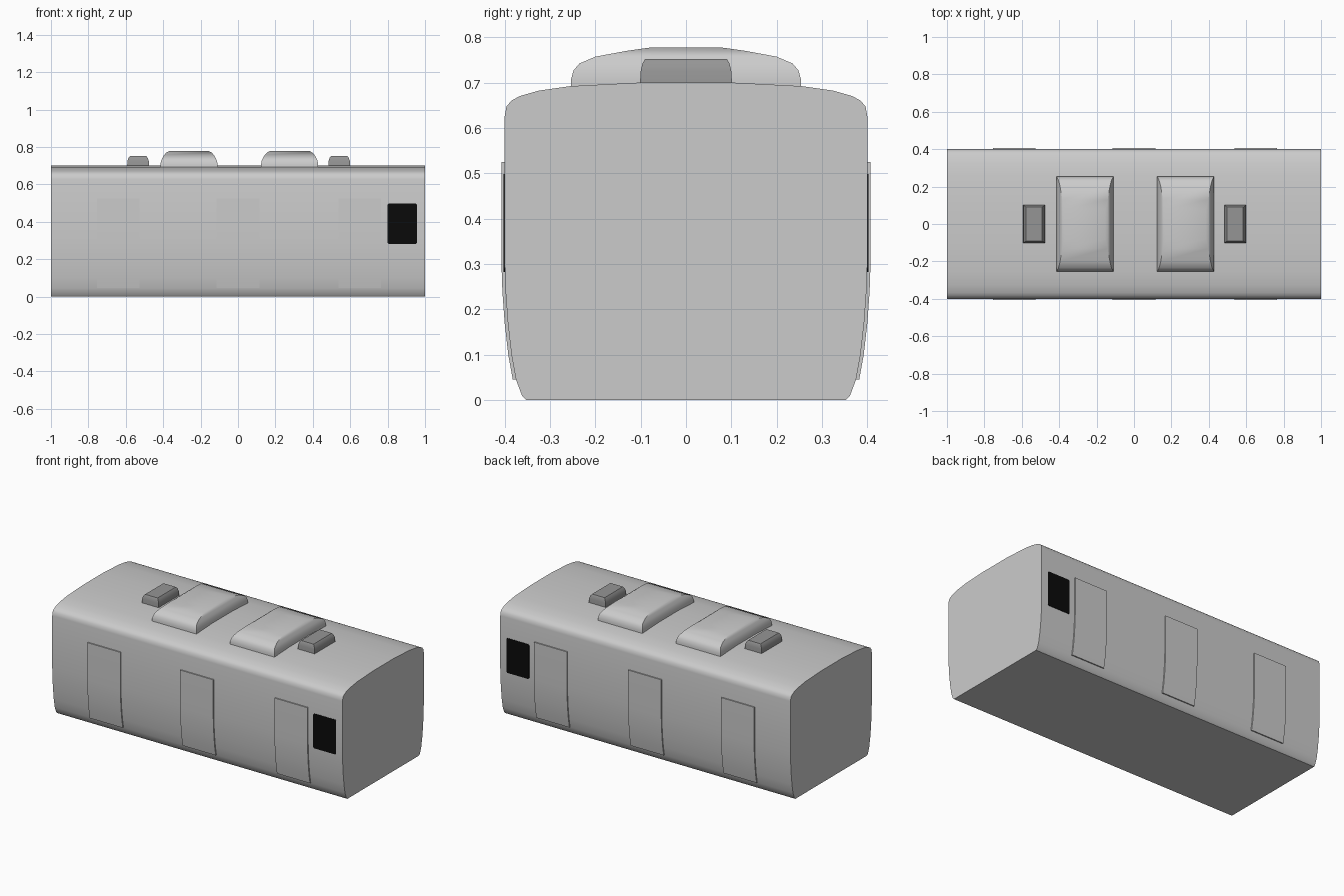
import bpy, bmesh, math

old = bpy.data.objects.get("Cube")
if old:
    bpy.data.objects.remove(old)


def material(name, value):
    m = bpy.data.materials.new(name)
    m.use_nodes = True
    colour = (value, value, value, 1)
    m.diffuse_color = colour
    m.node_tree.nodes["Principled BSDF"].inputs["Base Color"].default_value = colour
    return m


BODY_GREY = material("body grey", 0.6)
DARK_GREY = material("dark grey", 0.3)
BLACK = material("window black", 0.003)


def finish(name, bm, mat):
    """Turn a bmesh into a shaded object."""
    bmesh.ops.recalc_face_normals(bm, faces=bm.faces)
    mesh = bpy.data.meshes.new(name)
    bm.to_mesh(mesh)
    bm.free()
    mesh.materials.append(mat)
    obj = bpy.data.objects.new(name, mesh)
    bpy.context.collection.objects.link(obj)
    bpy.ops.object.select_all(action='DESELECT')
    bpy.context.view_layer.objects.active = obj
    obj.select_set(True)
    bpy.ops.object.shade_smooth_by_angle(angle=math.radians(30))
    return obj


def prism(name, points, offset, mat):
    """Extrude a closed outline of 3D points along an offset."""
    bm = bmesh.new()
    face = bm.faces.new([bm.verts.new(p) for p in points])
    ext = bmesh.ops.extrude_face_region(bm, geom=[face], use_keep_orig=True)
    moved = [g for g in ext["geom"] if isinstance(g, bmesh.types.BMVert)]
    bmesh.ops.translate(bm, verts=moved, vec=offset)
    return finish(name, bm, mat)


def loft(name, cx, rings, mat):
    """Stack rectangles (half x, half y, z) into a domed box."""
    bm = bmesh.new()
    loops = [[bm.verts.new((cx + sx * hx, sy * hy, z))
              for sx, sy in ((-1, -1), (1, -1), (1, 1), (-1, 1))]
             for hx, hy, z in rings]
    for low, high in zip(loops, loops[1:]):
        for i in range(4):
            j = (i + 1) % 4
            bm.faces.new((low[i], low[j], high[j], high[i]))
    bm.faces.new(loops[0][::-1])
    bm.faces.new(loops[-1])
    return finish(name, bm, mat)


# Carriage body: half section from floor to roof, mirrored
side = [(0.352, 0), (0.362, 0.01), (0.375, 0.045), (0.385, 0.10), (0.393, 0.17),
        (0.398, 0.24), (0.4, 0.30), (0.4, 0.625), (0.396, 0.647), (0.385, 0.66),
        (0.367, 0.67), (0.325, 0.682), (0.255, 0.692), (0.10, 0.70)]
section = side + [(-y, z) for y, z in reversed(side)]
prism("carriage_body", [(-1, y, z) for y, z in section], (2, 0, 0), BODY_GREY)

# Door panels follow the side curve, slightly proud of it
curve = side[2:7] + [(0.4, 0.525)]
for label, s in (("front", -1), ("back", 1)):
    outline = [(y + 0.007, z) for y, z in curve] + [(y - 0.01, z) for y, z in reversed(curve)]
    for number, x in enumerate((-0.64, 0, 0.65), 1):
        prism(f"{label}_door_{number}", [(x - 0.114, s * y, z) for y, z in outline],
              (0.228, 0, 0), BODY_GREY)

    # Dark side window with clipped corners
    cx, cz, hx, hz, c = 0.878, 0.39, 0.078, 0.108, 0.006
    corners = [(hx - c, -hz), (hx, c - hz), (hx, hz - c), (hx - c, hz)]
    corners += [(-x, -z) for x, z in corners]
    prism(f"{label}_side_window", [(cx + x, s * 0.398, cz + z) for x, z in corners],
          (0, s * 0.004, 0), BLACK)

# Large domed roof units
dome = [(0.153, 0.254, 0.68), (0.153, 0.254, 0.705), (0.149, 0.248, 0.727), (0.142, 0.235, 0.742),
        (0.133, 0.2, 0.757), (0.121, 0.13, 0.77), (0.108, 0.08, 0.777)]
for label, x in (("right", -0.262), ("left", 0.276)):
    loft(f"{label}_roof_unit", x, dome, BODY_GREY)

# Small roof vents
vent = [(0.059, 0.102, 0.69), (0.057, 0.1, 0.725), (0.051, 0.096, 0.742), (0.043, 0.09, 0.752)]
for label, x in (("right", -0.534), ("left", 0.541)):
    loft(f"{label}_roof_vent", x, vent, DARK_GREY)
